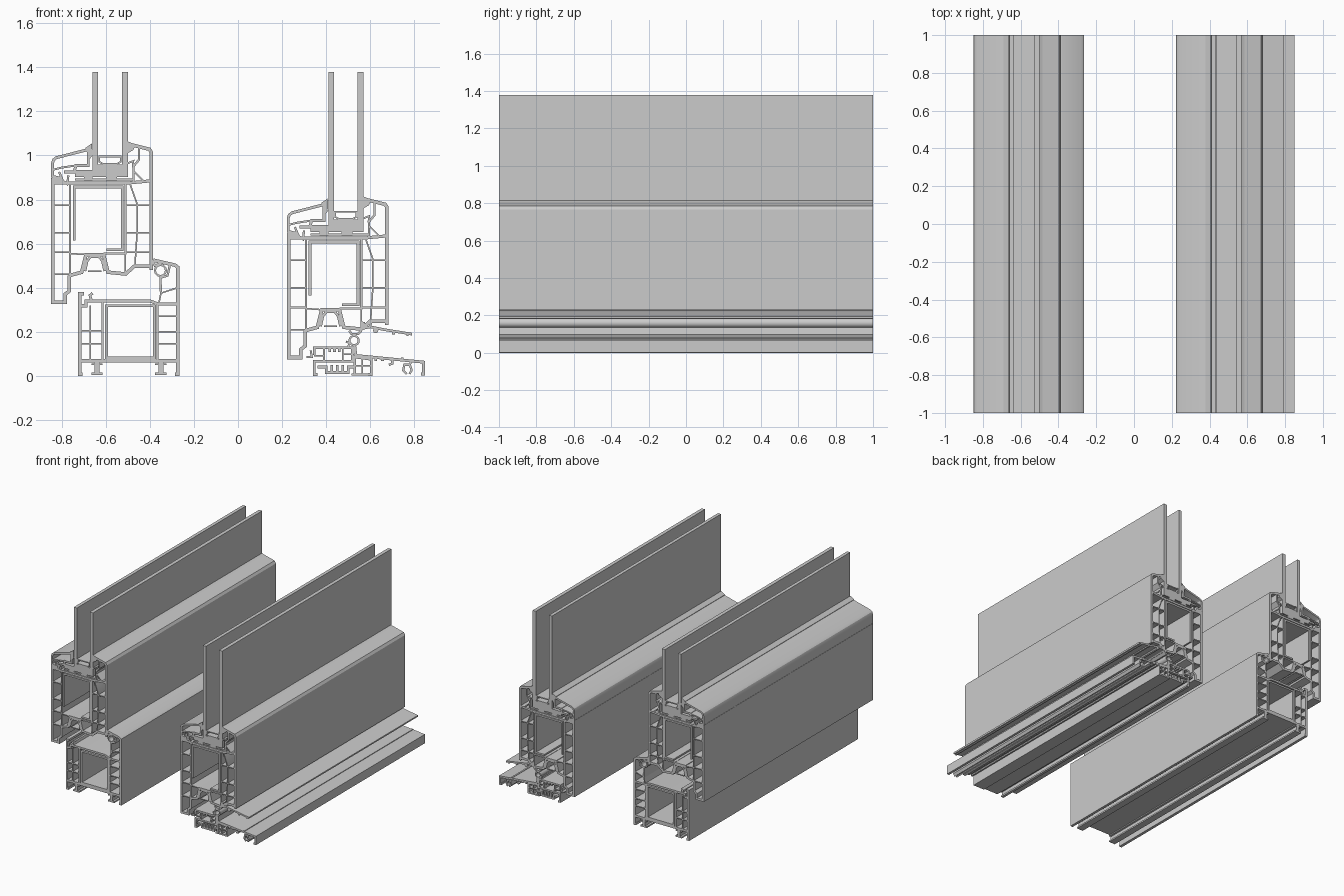
import bpy, bmesh
from math import sin, cos, pi
from mathutils import Vector


def circle(cx, cz, r, n=16):
    return [(cx + r * cos(2 * pi * i / n), cz + r * sin(2 * pi * i / n)) for i in range(n)]


def box(x0, z0, x1, z1):
    return [(x0, z0), (x1, z0), (x1, z1), (x0, z1)]


def solid(bm, pts):
    """Extrude a closed outline along y."""
    front = [bm.verts.new((x, -1, z)) for x, z in pts]
    back = [bm.verts.new((x, 1, z)) for x, z in pts]
    bm.faces.new(front)
    bm.faces.new(back[::-1])
    for i in range(len(pts)):
        j = (i + 1) % len(pts)
        bm.faces.new((front[j], front[i], back[i], back[j]))


def wall(bm, t, pts, closed=False):
    """Extrude a mitred wall of thickness t that follows a centre line."""
    p = [Vector(q) for q in pts]
    n = len(p)
    dirs = [(p[(i + 1) % n] - p[i]).normalized() for i in range(n)]
    rows = []
    for i in range(n):
        a, b = dirs[i - 1], dirs[i]
        if not closed:
            a = b if i == 0 else a
            b = a if i == n - 1 else b
        na, nb = Vector((-a.y, a.x)), Vector((-b.y, b.x))
        m = (na + nb) / max(1 + na.dot(nb), 0.4) * t / 2
        rows.append([bm.verts.new((q.x, y, q.y)) for y in (-1, 1) for q in (p[i] + m, p[i] - m)])
    for i in range(n if closed else n - 1):
        r, s = rows[i], rows[(i + 1) % n]
        for a, b in ((0, 1), (1, 3), (3, 2), (2, 0)):
            bm.faces.new((r[a], r[b], s[b], s[a]))
    if not closed:
        for r in (rows[0], rows[-1]):
            bm.faces.new((r[0], r[1], r[3], r[2]))


def part(name, walls=(), solids=(), dx=0, dz=0):
    bm = bmesh.new()
    for w in walls:
        wall(bm, w[0], [(x + dx, z + dz) for x, z in w[1]], len(w) > 2)
    for s in solids:
        solid(bm, [(x + dx, z + dz) for x, z in s])
    bmesh.ops.recalc_face_normals(bm, faces=bm.faces)
    me = bpy.data.meshes.new(name)
    bm.to_mesh(me)
    bm.free()
    ob = bpy.data.objects.new(name, me)
    bpy.context.collection.objects.link(ob)
    bpy.context.view_layer.objects.active = ob
    ob.select_set(True)
    bpy.ops.object.shade_smooth_by_angle(angle=0.5)
    ob.select_set(False)


def ribs(x0, x1, heights, t=0.007):
    return [(t, [(x0, z), (x1, z)]) for z in heights]


# Two identical glazed sashes, the right one sits lower
for side, dx, dz in (("left", 0, 0), ("right", 1.07, -0.25)):
    def sash_part(name, walls=(), solids=()):
        part(side + "_" + name, walls, solids, dx, dz)

    # Outer shell, groove underneath and glazing shelf
    sash_part("sash_shell", [
        (0.016, [(-0.765, 0.455), (-0.765, 0.385), (-0.785, 0.37), (-0.785, 0.333),
                 (-0.84, 0.333), (-0.84, 0.89), (-0.80, 0.89)]),
        (0.016, [(-0.765, 0.455), (-0.71, 0.47), (-0.69, 0.55), (-0.61, 0.55), (-0.59, 0.47),
                 (-0.51, 0.462), (-0.47, 0.498), (-0.394, 0.498)]),
        (0.016, [(-0.394, 0.48), (-0.394, 1.015), (-0.402, 1.028), (-0.49, 1.05), (-0.49, 1.035)]),
        (0.014, [(-0.84, 0.875), (-0.50, 0.875), (-0.394, 0.885)]),
    ])
    # Inner chamber webs and ribs
    sash_part("sash_webs", [
        (0.010, [(-0.762, 0.455), (-0.762, 0.875)]),
        (0.010, [(-0.511, 0.875), (-0.511, 0.555), (-0.61, 0.555)]),
        (0.007, [(-0.49, 0.87), (-0.458, 0.78), (-0.458, 0.65), (-0.468, 0.50)]),
        (0.010, [(-0.475, 0.88), (-0.475, 0.95), (-0.45, 0.98), (-0.45, 1.035)]),
        (0.007, [(-0.475, 0.93), (-0.43, 0.885)]),
        (0.007, [(-0.762, 0.555), (-0.69, 0.55)]),
        (0.007, [(-0.511, 0.555), (-0.511, 0.465)]),
        (0.007, [(-0.68, 0.475), (-0.62, 0.475)]),
        (0.012, [(-0.695, 0.475), (-0.685, 0.52), (-0.67, 0.54), (-0.63, 0.54), (-0.615, 0.52), (-0.605, 0.475)]),
    ] + ribs(-0.84, -0.762, (0.46, 0.56, 0.65, 0.775))
      + ribs(-0.511, -0.394, (0.56, 0.65, 0.775)))
    # Steel stiffener
    sash_part("sash_stiffener", [
        (0.012, [(-0.743, 0.615), (-0.743, 0.857), (-0.525, 0.857), (-0.525, 0.572), (-0.597, 0.572)])])
    # Clip-on glazing bead
    sash_part("glazing_bead", [
        (0.013, [(-0.80, 0.895), (-0.842, 0.905), (-0.842, 0.965), (-0.837, 0.98), (-0.825, 0.99),
                 (-0.68, 1.027), (-0.68, 0.955), (-0.735, 0.955), (-0.745, 0.925), (-0.79, 0.925)]),
        (0.009, [(-0.842, 0.935), (-0.80, 0.945), (-0.735, 0.955)]),
        (0.010, [(-0.812, 0.925), (-0.795, 0.885), (-0.775, 0.87), (-0.77, 0.91)]),
    ])
    # Rubber strips on both faces of the glass
    sash_part("glass_gaskets", [
        (0.008, [(-0.50, 0.965), (-0.475, 0.975), (-0.478, 0.945)]),
    ], [
        [(-0.692, 1.035), (-0.663, 1.055), (-0.66, 1.0), (-0.677, 0.98)],
        [(-0.502, 1.065), (-0.465, 1.048), (-0.475, 1.025), (-0.50, 1.01)],
    ])
    # Packer below the glass
    sash_part("glass_packer", ribs(-0.74, -0.48, (0.891,), 0.008), [
        box(-0.74, 0.902, -0.50, 0.935),
        box(-0.70, 0.885, -0.66, 0.91), box(-0.60, 0.885, -0.55, 0.91),
    ])
    # Double glazing, both units end at the same height
    top = 1.38 - dz
    sash_part("glass_panes", solids=[box(-0.66, 0.935, -0.635, top), box(-0.527, 0.935, -0.50, top)])
    # Spacer and edge seal between panes
    sash_part("glass_spacer", [
        (0.008, [(-0.63, 0.995), (-0.63, 0.972), (-0.615, 0.963), (-0.547, 0.963),
                 (-0.532, 0.972), (-0.532, 0.995)], True)],
        [box(-0.635, 0.935, -0.527, 0.96)])

# Fixed outer frame under the left sash
part("frame_shell", [
    (0.016, [(-0.70, 0.372), (-0.718, 0.372), (-0.718, 0.008), (-0.705, 0.008)]),
    (0.016, [(-0.718, 0.068), (-0.274, 0.068)]),
    (0.016, [(-0.285, 0.008), (-0.274, 0.008), (-0.274, 0.493), (-0.285, 0.502), (-0.385, 0.525)]),
    (0.014, [(-0.718, 0.318), (-0.69, 0.318), (-0.69, 0.34), (-0.40, 0.34), (-0.36, 0.325), (-0.274, 0.325)]),
    (0.012, [(-0.66, 0.375), (-0.672, 0.365), (-0.665, 0.34)]),
])
part("frame_webs", [
    (0.007, [(-0.67, 0.318), (-0.67, 0.068)]),
    (0.010, [(-0.615, 0.34), (-0.615, 0.068)]),
    (0.010, [(-0.366, 0.325), (-0.366, 0.068)]),
    (0.007, [(-0.36, 0.325), (-0.35, 0.375), (-0.274, 0.40)]),
    (0.010, [(-0.35, 0.375), (-0.352, 0.445), (-0.32, 0.455), (-0.31, 0.50)]),
] + ribs(-0.718, -0.615, (0.145, 0.205)) + ribs(-0.366, -0.274, (0.145, 0.20, 0.27)))
part("frame_stiffener", [(0.012, box(-0.597, 0.082, -0.379, 0.318), True)])
part("frame_feet", solids=[s for x in (-0.64, -0.35) for s in (
    box(x - 0.011, 0.012, x + 0.011, 0.065), box(x - 0.026, 0.003, x + 0.026, 0.014),
    box(x - 0.026, 0.048, x + 0.026, 0.056))])
part("frame_gasket", [
    (0.009, circle(-0.352, 0.478, 0.025, 12), True),
    (0.010, [(-0.385, 0.525), (-0.378, 0.50), (-0.35, 0.51)])])

# Threshold below the right sash: base channel
part("threshold_base", [
    (0.012, [(0.36, 0.006), (0.346, 0.006), (0.346, 0.066), (0.53, 0.066)]),
    (0.012, [(0.36, 0.04), (0.40, 0.04), (0.40, 0.015), (0.50, 0.015), (0.50, 0.04), (0.53, 0.04)]),
    (0.012, [(0.53, 0.006), (0.53, 0.085), (0.605, 0.075), (0.605, 0.006), (0.59, 0.006)]),
    (0.010, [(0.515, 0.006), (0.605, 0.006)]),
    (0.007, [(0.565, 0.08), (0.565, 0.006)]),
] + ribs(0.53, 0.605, (0.045,)), [box(x, 0.02, x + 0.012, 0.05) for x in (0.42, 0.445, 0.47)])
# Raised clip-on cap of the threshold
part("threshold_cap", [
    (0.012, [(0.346, 0.095), (0.346, 0.128), (0.52, 0.128), (0.52, 0.066)]),
    (0.010, [(0.39, 0.128), (0.39, 0.066)]),
    (0.008, [(0.475, 0.128), (0.475, 0.066)]),
] + ribs(0.346, 0.39, (0.09,)) + ribs(0.475, 0.52, (0.097,)),
    [box(x, 0.108, x + 0.012, 0.125) for x in (0.41, 0.432, 0.454)])
# Sloping outer sill with screw port
part("sill", [
    (0.013, [(0.53, 0.135), (0.535, 0.092), (0.842, 0.062), (0.842, 0.008), (0.83, 0.008)]),
    (0.010, [(0.70, 0.076), (0.70, 0.055), (0.685, 0.05)]),
    (0.010, [(0.785, 0.068), (0.78, 0.05), (0.755, 0.05), (0.75, 0.025), (0.765, 0.008)]),
    (0.010, [(0.78, 0.05), (0.788, 0.025), (0.778, 0.008)]),
], [box(x, 0.066, x + 0.012, 0.082) for x in (0.62, 0.65, 0.74)])
# Hollow bulb seal between sash and threshold
part("bulb_seal", [
    (0.009, circle(0.527, 0.16, 0.021), True),
    (0.010, [(0.505, 0.205), (0.515, 0.19), (0.545, 0.19), (0.56, 0.205)]),
    (0.012, [(0.527, 0.14), (0.527, 0.125)])])
# Rain deflector on the sash
part("drip_bar", [
    (0.012, [(0.57, 0.245), (0.565, 0.215), (0.60, 0.222), (0.66, 0.21), (0.79, 0.189)]),
    (0.010, [(0.60, 0.222), (0.605, 0.248)]),
], [circle(0.625, 0.205, 0.012, 8), box(0.70, 0.187, 0.712, 0.203), box(0.765, 0.18, 0.775, 0.192)])
# Retaining hooks on the threshold's inner side
part("threshold_hooks", [
    (0.009, [(0.31, 0.085), (0.335, 0.085), (0.33, 0.115)]),
    (0.009, [(0.50, 0.128), (0.505, 0.15), (0.49, 0.155)])])
